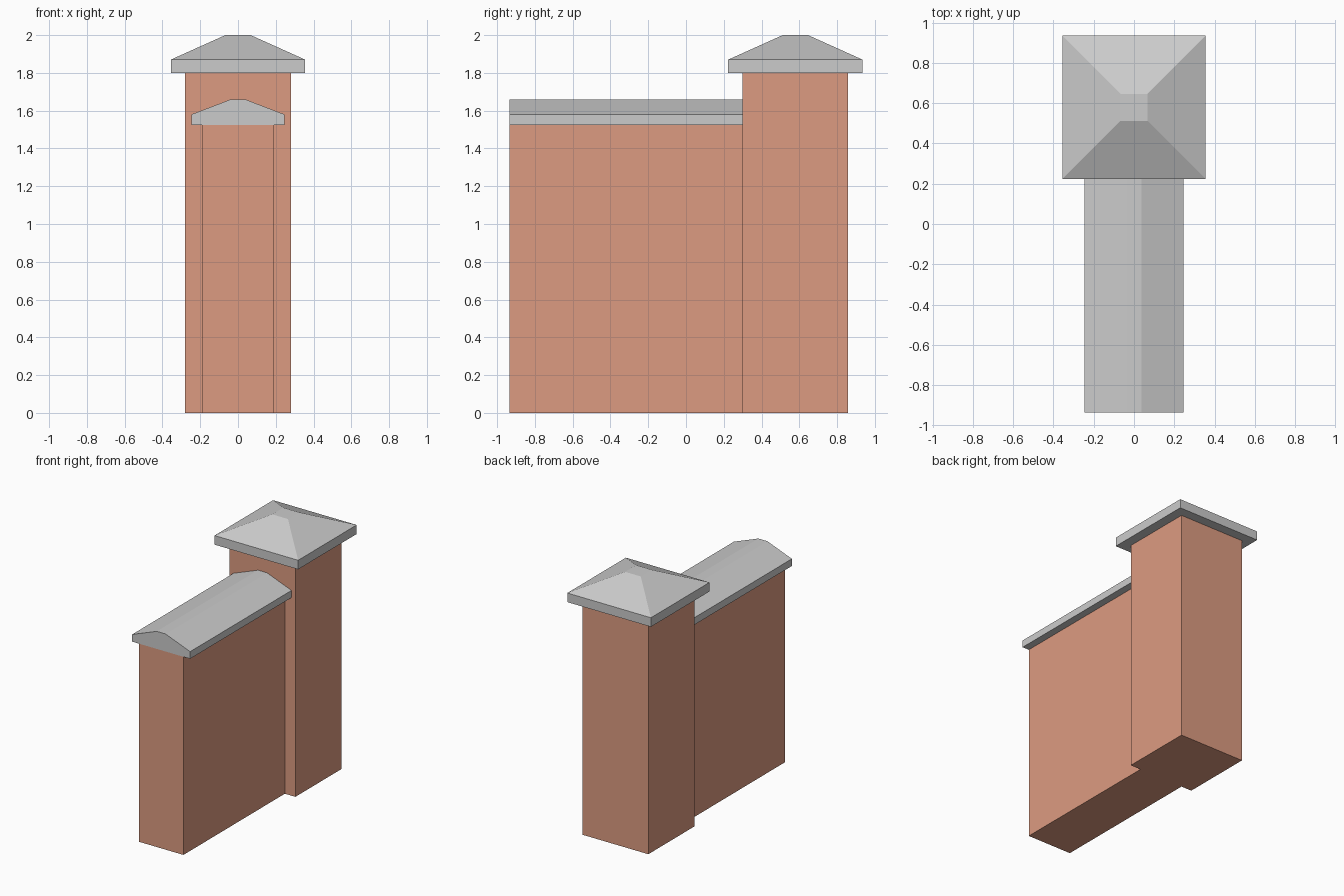
import bpy, bmesh

if "Cube" in bpy.data.objects:
    bpy.data.objects.remove(bpy.data.objects["Cube"])

brick = bpy.data.materials.new("brick")
brick.diffuse_color = (0.72, 0.33, 0.22, 1)
brick.use_nodes = True
brick.node_tree.nodes["Principled BSDF"].inputs["Base Color"].default_value = brick.diffuse_color


def finish(name, bm, mat=None):
    bmesh.ops.recalc_face_normals(bm, faces=bm.faces)
    mesh = bpy.data.meshes.new(name)
    bm.to_mesh(mesh)
    bm.free()
    ob = bpy.data.objects.new(name, mesh)
    bpy.context.collection.objects.link(ob)
    if mat:
        mesh.materials.append(mat)
    return ob


def box(name, hx, y0, y1, z0, z1, mat=None):
    bm = bmesh.new()
    bmesh.ops.create_cube(bm, size=1)
    for v in bm.verts:
        v.co = (v.co.x * 2 * hx, y0 if v.co.y < 0 else y1, z0 if v.co.z < 0 else z1)
    return finish(name, bm, mat)


def mirrored_extrusion(name, half, y0, y1):
    """Extrude a symmetric x/z cross-section along y."""
    profile = half + [(-x, z) for x, z in reversed(half)]
    bm = bmesh.new()
    face = bm.faces.new([bm.verts.new((x, y0, z)) for x, z in profile])
    new = bmesh.ops.extrude_face_region(bm, geom=[face], use_keep_orig=True)["geom"]
    bmesh.ops.translate(bm, vec=(0, y1 - y0, 0),
                        verts=[g for g in new if isinstance(g, bmesh.types.BMVert)])
    return finish(name, bm)


def square_stack(name, cy, levels):
    """Join square rings (half width, height) into a closed solid."""
    bm = bmesh.new()
    rings = [[bm.verts.new((sx * h, cy + sy * h, z))
              for sx, sy in ((-1, -1), (1, -1), (1, 1), (-1, 1))] for h, z in levels]
    for a, b in zip(rings, rings[1:]):
        for i in range(4):
            j = (i + 1) % 4
            bm.faces.new((a[i], a[j], b[j], b[i]))
    bm.faces.new(rings[0])
    bm.faces.new(rings[-1])
    return finish(name, bm)


# Brick pier and the wall that meets it
box("pier", 0.28, 0.298, 0.858, 0, 1.8, brick)
box("wall", 0.19, -0.935, 0.298, 0, 1.525, brick)

# Stone pier cap: square slab with a truncated pyramid top
square_stack("pier_cap", 0.579, [(0.356, 1.8), (0.356, 1.87), (0.067, 2.0)])

# Stone coping along the wall
mirrored_extrusion("wall_coping", [(0.247, 1.525), (0.247, 1.58), (0.038, 1.66)],
                   -0.935, 0.298)
